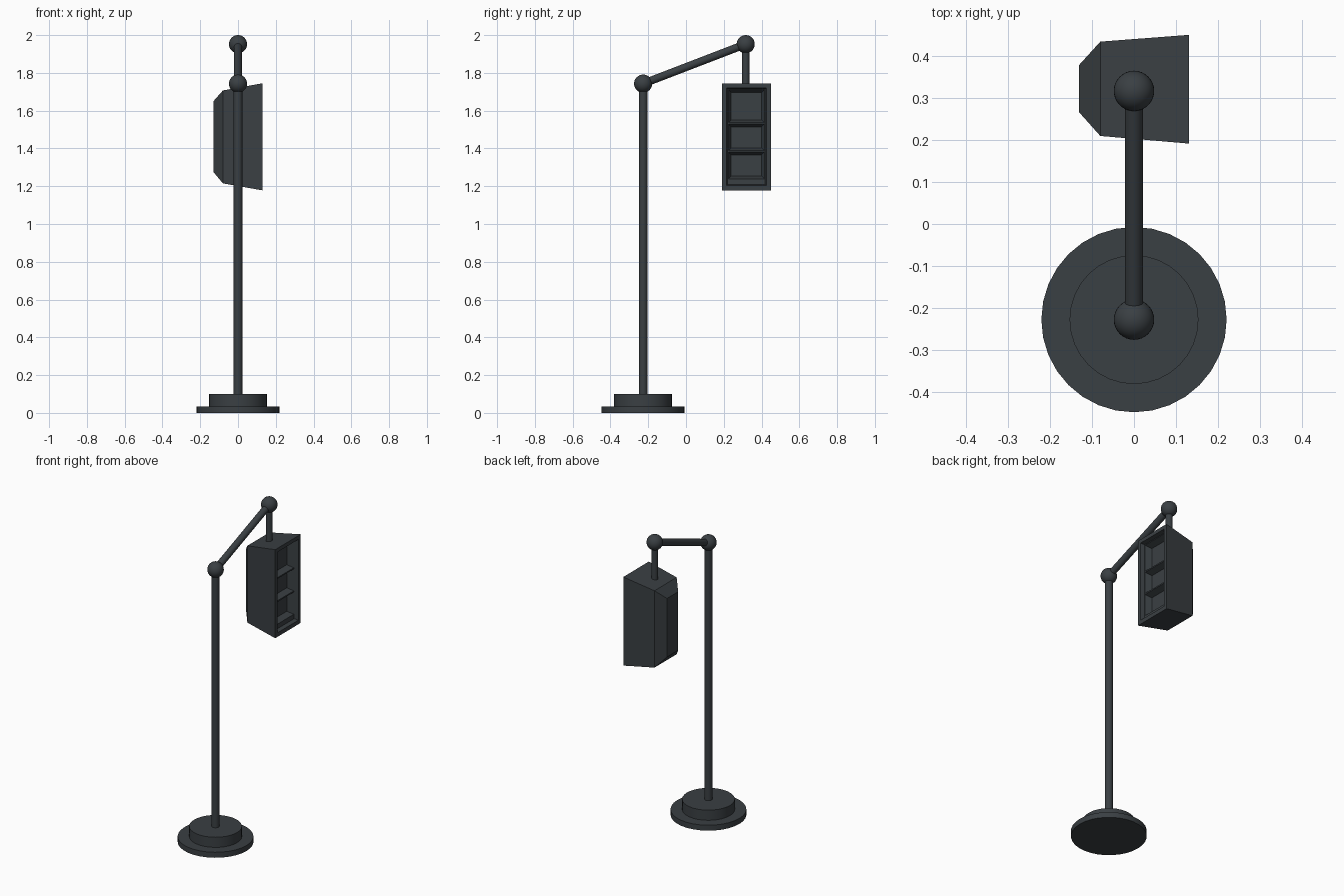
import bpy, bmesh, math
from mathutils import Vector

if "Cube" in bpy.data.objects:
    bpy.data.objects.remove(bpy.data.objects["Cube"])

POST_Y, HANG_Y = -0.227, 0.316

# Dark blue-grey painted metal
metal = bpy.data.materials.new("dark_metal")
metal.diffuse_color = (0.042, 0.050, 0.056, 1)
metal.use_nodes = True
metal.node_tree.nodes["Principled BSDF"].inputs["Base Color"].default_value = metal.diffuse_color


def smooth(ob, name):
    ob.name = name
    ob.data.materials.append(metal)
    bpy.ops.object.shade_smooth_by_angle(angle=math.radians(35))


def rod(name, a, b, radius, sides=32):
    a, b = Vector(a), Vector(b)
    d = b - a
    bpy.ops.mesh.primitive_cylinder_add(
        vertices=sides, radius=radius, depth=d.length, location=(a + b) / 2,
        rotation=d.to_track_quat('Z', 'Y').to_euler())
    smooth(bpy.context.object, name)


def ball(name, loc):
    bpy.ops.mesh.primitive_uv_sphere_add(segments=32, ring_count=16, radius=0.048, location=loc)
    smooth(bpy.context.object, name)


# Stepped round base
rod("base_plate", (0, POST_Y, 0), (0, POST_Y, 0.035), 0.22)
rod("base_step", (0, POST_Y, 0.035), (0, POST_Y, 0.10), 0.153)

# Post, arm and hanger with ball joints
elbow, tip = (0, POST_Y, 1.743), (0, HANG_Y, 1.952)
rod("post", (0, POST_Y, 0.10), elbow, 0.023)
rod("arm", elbow, tip, 0.021)
rod("hanger", tip, (0, HANG_Y, 1.70), 0.02)
ball("elbow_joint", elbow)
ball("tip_joint", tip)

# Signal housing: loft from the back, around the rim and into the front recess
bm = bmesh.new()


def ring(x, y0, y1, z0, z1):
    return [bm.verts.new((x, y, z)) for y, z in ((y0, z0), (y1, z0), (y1, z1), (y0, z1))]


rings = [ring(*r) for r in (
    (-0.13, 0.265, 0.378, 1.275, 1.65),
    (-0.08, 0.209, 0.433, 1.215, 1.707),
    (0.13, 0.191, 0.449, 1.178, 1.745),
    (0.13, 0.215, 0.425, 1.204, 1.721),
    (0.105, 0.221, 0.419, 1.21, 1.715))]
bm.faces.new(rings[0][::-1])
for a, b in zip(rings, rings[1:]):
    for i in range(4):
        j = (i + 1) % 4
        bm.faces.new((a[i], a[j], b[j], b[i]))

# Recess floor in horizontal bands; three of them become lamp pockets
levels = [1.21, 1.235, 1.385, 1.533, 1.715]
bands = [bm.faces.new(ring(0.105, 0.221, 0.419, lo, hi)) for lo, hi in zip(levels, levels[1:])]
pockets = bands[1:]
bm.normal_update()
bmesh.ops.inset_individual(bm, faces=pockets, thickness=0.006, depth=0)
bm.normal_update()
bmesh.ops.inset_individual(bm, faces=pockets, thickness=0.02, depth=-0.04)

mesh = bpy.data.meshes.new("signal_housing")
bm.to_mesh(mesh)
bm.free()
mesh.materials.append(metal)
bpy.context.collection.objects.link(bpy.data.objects.new("signal_housing", mesh))
